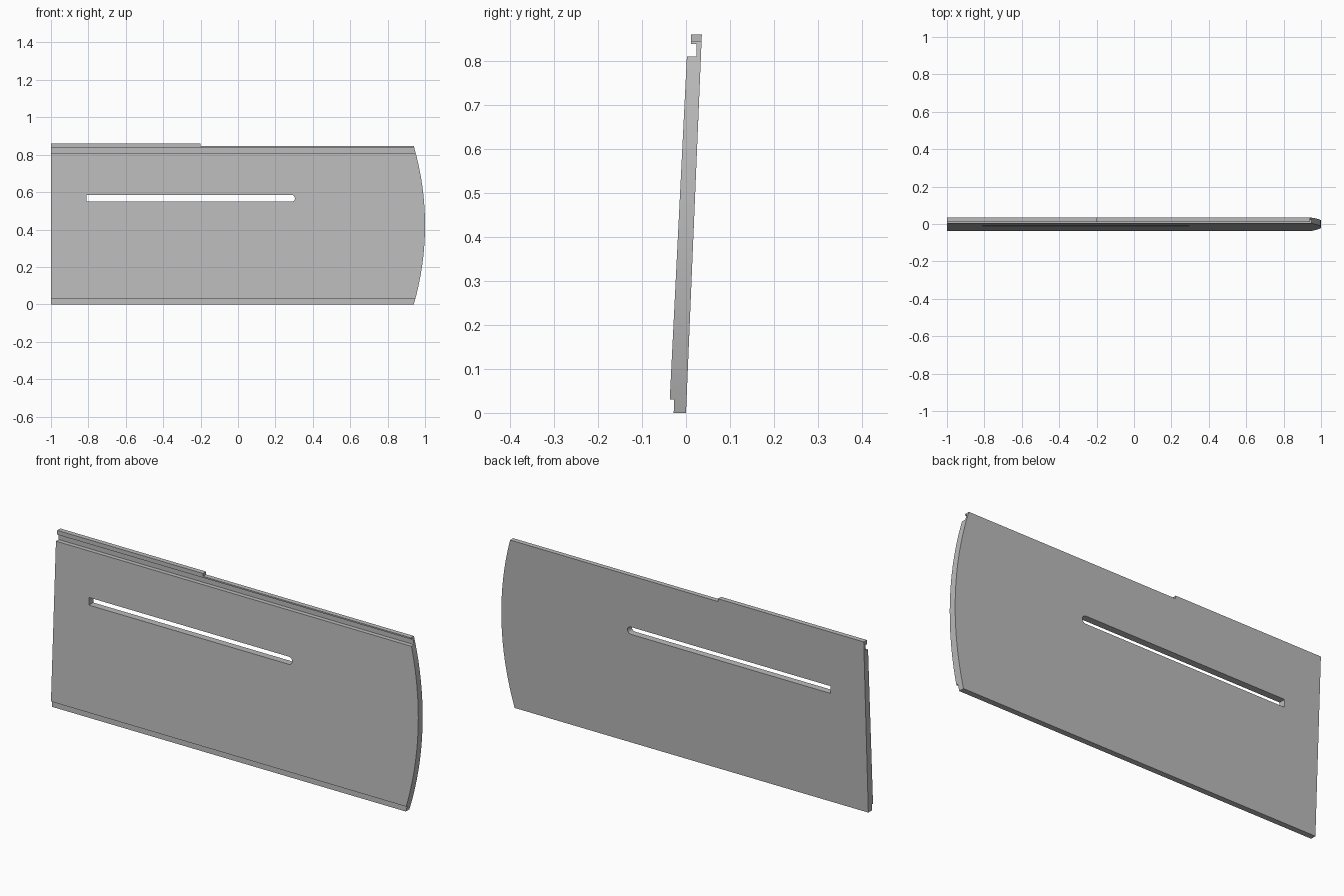
import bpy, bmesh, math
from mathutils import Vector

cube = bpy.data.objects.get("Cube")
if cube:
    bpy.data.objects.remove(cube, do_unlink=True)

grey = bpy.data.materials.new("light_grey")
grey.use_nodes = True
colour = (0.5, 0.5, 0.5, 1)
grey.diffuse_color = colour
grey.node_tree.nodes["Principled BSDF"].inputs["Base Color"].default_value = colour


def prism(name, outline, offset):
    """Extrude a closed 3D outline along an offset vector."""
    bm = bmesh.new()
    face = bm.faces.new([bm.verts.new(p) for p in outline])
    ext = bmesh.ops.extrude_face_region(bm, geom=[face])
    moved = [g for g in ext["geom"] if isinstance(g, bmesh.types.BMVert)]
    bmesh.ops.translate(bm, verts=moved, vec=Vector(offset))
    bmesh.ops.recalc_face_normals(bm, faces=bm.faces)
    mesh = bpy.data.meshes.new(name)
    bm.to_mesh(mesh)
    bm.free()
    obj = bpy.data.objects.new(name, mesh)
    bpy.context.collection.objects.link(obj)
    mesh.materials.append(grey)
    return obj


def cut(target, cutter, operation):
    """Apply a boolean and drop the cutter."""
    mod = target.modifiers.new("cut", 'BOOLEAN')
    mod.operation, mod.solver, mod.object = operation, 'EXACT', cutter
    bpy.context.view_layer.objects.active = target
    bpy.ops.object.modifier_apply(modifier=mod.name)
    bpy.data.objects.remove(cutter, do_unlink=True)


# Leaning board: stepped foot, grooved top and overhanging lip
section = [(0, 0), (0.036, 0.86), (0.0115, 0.86), (0.0115, 0.839),
           (0.0235, 0.839), (0.0235, 0.81), (0.002, 0.81),
           (-0.037, 0.03), (-0.027, 0.03), (-0.028, 0)]
board = prism("slotted_panel", [(-1, y, z) for y, z in section], (2.1, 0, 0))

# Outer shape: raised lip on one part, bowed end on the other
top, bulge = 0.846, 0.06
mid = top / 2
radius = (mid ** 2 + bulge ** 2) / (2 * bulge)
sweep = math.asin(mid / radius)
steps = 16
outline = [(-1.1, -0.01), (-1.1, 0.9), (-0.2, 0.9), (-0.2, top)]
for i in range(steps + 1):
    a = sweep * (1 - 2 * i / steps)
    outline.append((1 - radius + radius * math.cos(a), mid + radius * math.sin(a)))
outline.append((1 - bulge, -0.01))
cut(board, prism("outline_cutter", [(x, -0.2, z) for x, z in outline], (0, 0.4, 0)),
    'INTERSECT')

# Long slot: square at one end, round at the other
r, slot_z = 0.0185, 0.567
slot = [(-0.81, slot_z - r), (-0.81, slot_z + r)]
for i in range(9):
    a = math.pi / 2 - math.pi * i / 8
    slot.append((0.286 + r * math.cos(a), slot_z + r * math.sin(a)))
cut(board, prism("slot_cutter", [(x, -0.2, z) for x, z in slot], (0, 0.4, 0)),
    'DIFFERENCE')

# Smooth the curved end, keep edges sharp
bpy.ops.object.select_all(action='DESELECT')
board.select_set(True)
bpy.context.view_layer.objects.active = board
bpy.ops.object.shade_smooth_by_angle(angle=math.radians(30))
